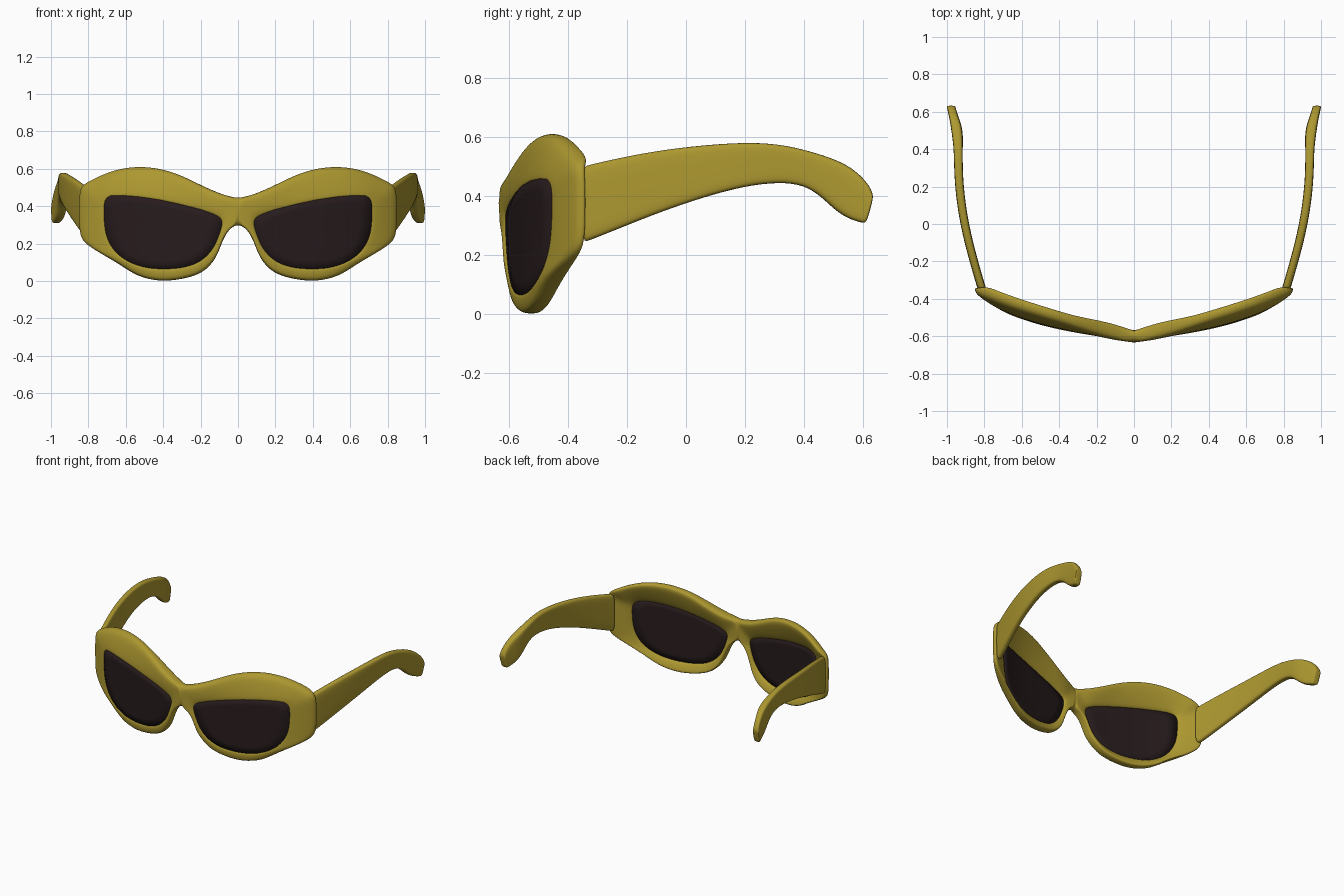
import bpy, bmesh, math

if "Cube" in bpy.data.objects:
    bpy.data.objects.remove(bpy.data.objects["Cube"])


def material(name, rgb):
    m = bpy.data.materials.new(name)
    m.diffuse_color = (*rgb, 1)
    m.use_nodes = True
    m.node_tree.nodes["Principled BSDF"].inputs["Base Color"].default_value = m.diffuse_color
    return m


GOLD = material("olive gold", (0.42, 0.315, 0.03))
DARK = material("dark lens brown", (0.02, 0.011, 0.012))


def finish(bm, name, mat, subsurf=0):
    """Turn a right-hand half into a mirrored, smooth object."""
    bmesh.ops.recalc_face_normals(bm, faces=bm.faces[:])
    me = bpy.data.meshes.new(name)
    bm.to_mesh(me)
    bm.free()
    for p in me.polygons:
        p.use_smooth = True
    me.materials.append(mat)
    ob = bpy.data.objects.new(name, me)
    bpy.context.collection.objects.link(ob)
    mir = ob.modifiers.new("mirror", 'MIRROR')
    mir.use_clip = True
    mir.merge_threshold = 0.0005
    if subsurf:
        s = ob.modifiers.new("smooth", 'SUBSURF')
        s.levels = s.render_levels = subsurf
    return ob


def loft(bm, rings, closed):
    """Skin a list of closed vertex rings."""
    n = len(rings)
    for i in range(n if closed else n - 1):
        a, b = rings[i], rings[(i + 1) % n]
        k = len(a)
        for j in range(k):
            bm.faces.new((a[j], a[(j + 1) % k], b[(j + 1) % k], b[j]))


def front_y(x):
    """Wrap-around curve of the face of the glasses."""
    return -0.634 + 0.1455 * x + 0.25 * x ** 4


# Stations round one eye: lens x, z and frame outline x, z
STATIONS = [
    (.10, .335, 0, .442), (.12, .35, .08, .46), (.20, .378, .20, .513), (.31, .406, .31, .57),
    (.42, .430, .42, .603), (.53, .446, .53, .614), (.62, .453, .64, .60), (.675, .451, .73, .567),
    (.702, .435, .80, .532), (.710, .405, .843, .505), (.710, .365, .85, .44), (.708, .31, .85, .34),
    (.700, .25, .847, .245), (.677, .19, .82, .20), (.635, .135, .73, .145), (.57, .095, .63, .088),
    (.49, .072, .54, .024), (.40, .066, .42, -.003), (.30, .072, .31, .007), (.22, .095, .20, .036),
    (.16, .14, .14, .09), (.125, .19, .105, .15), (.105, .24, .08, .225), (.095, .27, .042, .285),
    (.09, .295, 0, .303), (.088, .318, 0, .375)]

# Rim cross-section: fraction from lens to outline, depth in half thicknesses
SECTION = [(0, -.5), (.08, -.8), (.35, -1), (.75, -1), (.93, -.8), (1, -.35),
           (1, .35), (.93, .8), (.75, 1), (.35, 1), (.08, .85), (0, .55)]

# Frame front
bm = bmesh.new()
rings = []
for lx, lz, ox, oz in STATIONS:
    h_in, h_out = .026, .034
    lean = .4 * max(0, oz - .47)                      # brow leans back
    if ox > .8:
        h_out, lean = .023, .006
    elif oz > .455:
        h_out = .048 if ox < .25 else .038
        lean -= .01 * math.sin(math.pi * min(1, ox / .75))
    elif oz < .1:
        lean = .012
    y_in = front_y(lx) + h_in
    y_out = front_y(ox) + h_out + lean
    ring = []
    for s, d in SECTION:
        if ox == 0 and s > .9:                        # flat join at the bridge
            d = math.copysign(1 if s < 1 or .31 < oz < .44 else .75, d)
        ring.append(bm.verts.new((lx + (ox - lx) * s,
                                  y_in + (y_out - y_in) * s + d * (h_in + (h_out - h_in) * s),
                                  lz + (oz - lz) * s)))
    rings.append(ring)
loft(bm, rings, True)
inner = [f for f in bm.faces if all(abs(v.co.x) < 1e-5 for v in f.verts)]
bmesh.ops.delete(bm, geom=inner, context='FACES_ONLY')
finish(bm, "frame_front", GOLD, 2)

# Lenses: front and back skins following the wrap curve
bm = bmesh.new()
cx, cz = .41, .27
for off in (.010, .040):
    rings = []
    for k in (1.03, .8, .6, .4, .2):
        ring = []
        for lx, lz, _, _ in STATIONS:
            x, z = cx + (lx - cx) * k, cz + (lz - cz) * k
            ring.append(bm.verts.new((x, front_y(x) + off, z)))
        rings.append(ring)
    loft(bm, rings, False)
    bm.faces.new(rings[-1])
    if off < .03:
        outer = rings[0]
    else:
        loft(bm, [outer, rings[0]], False)
finish(bm, "lenses", DARK)

# Temple arms: top y, z and bottom y, z along the arm
ARM = [(-.35, .498, -.35, .243), (-.338, .503, -.338, .245), (-.28, .517, -.29, .263),
       (-.14, .547, -.12, .333), (.02, .569, .05, .393), (.19, .582, .20, .434),
       (.31, .577, .32, .447), (.41, .555, .40, .436), (.52, .52, .455, .40),
       (.58, .482, .505, .35), (.622, .435, .55, .322), (.633, .405, .597, .308),
       (.633, .39, .612, .308)]
PLAN = [(-.35, .812), (-.2, .858), (-.08, .889), (0, .908), (.15, .932), (.3, .939),
        (.45, .94), (.52, .948), (.6, .972), (.64, .98)]


def arm_x(y):
    for (y0, x0), (y1, x1) in zip(PLAN, PLAN[1:]):
        if y <= y1:
            return x0 + (x1 - x0) * (y - y0) / (y1 - y0)
    return PLAN[-1][1]


bm = bmesh.new()
rings = []
for ty, tz, by, bz in ARM:
    ring = []
    for u, v in ((-.6, 0), (-1, .08), (-1, .5), (-1, .92), (-.6, 1),
                 (.6, 1), (1, .92), (1, .5), (1, .08), (.6, 0)):
        y, z = by + (ty - by) * v, bz + (tz - bz) * v
        half = .023 + .008 * math.exp(-((y - .5) / .06) ** 2)   # fuller ear tip
        ring.append(bm.verts.new((arm_x(y) + u * half, y, z)))
    rings.append(ring)
loft(bm, rings, False)
bm.faces.new(rings[0])
bm.faces.new(rings[-1])
finish(bm, "temple_arms", GOLD, 2)
